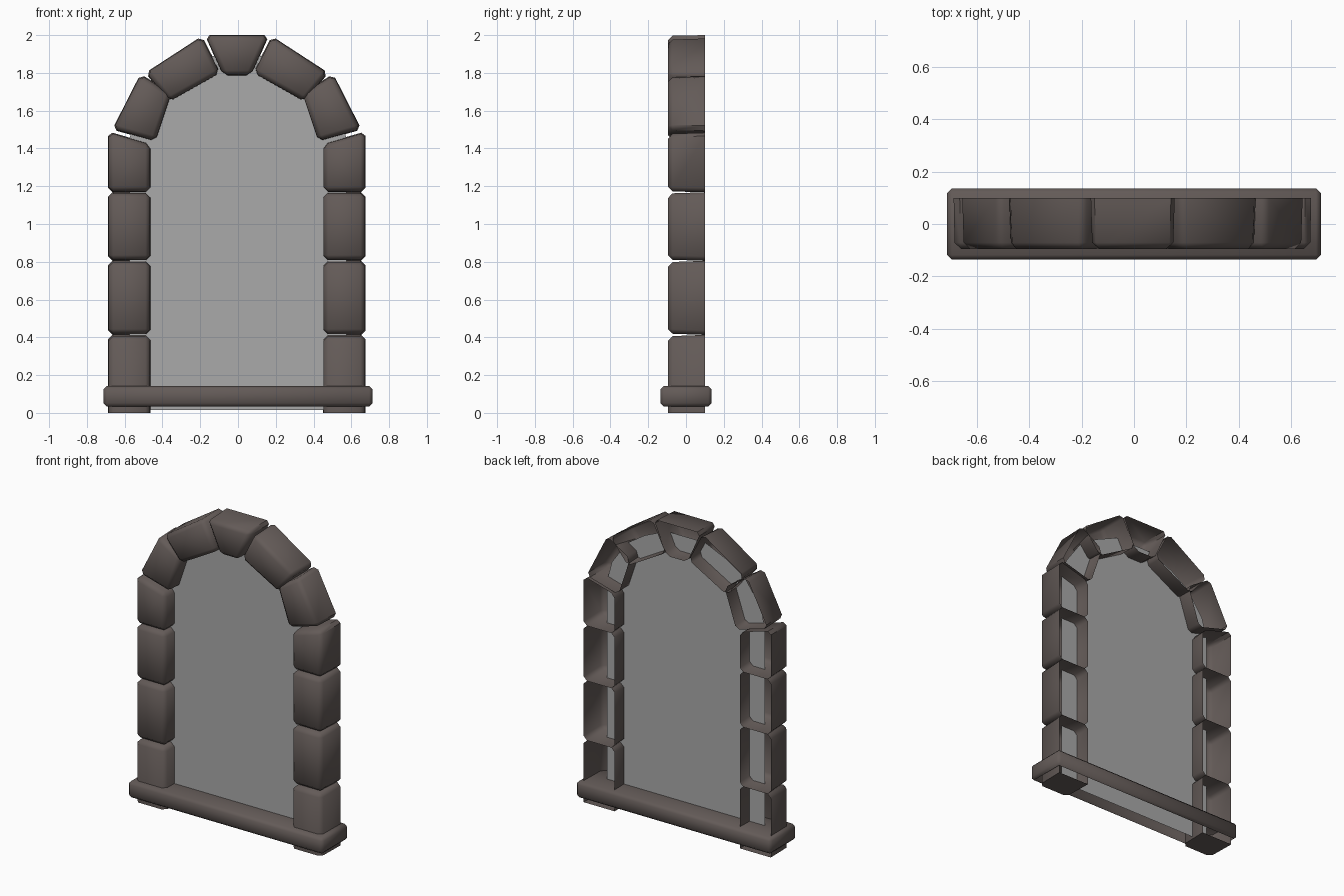
import bpy, bmesh, math
from mathutils import Vector

if "Cube" in bpy.data.objects:
    bpy.data.objects.remove(bpy.data.objects["Cube"])

def material(name, rgba):
    m = bpy.data.materials.new(name)
    m.diffuse_color = rgba
    m.use_nodes = True
    m.node_tree.nodes["Principled BSDF"].inputs["Base Color"].default_value = m.diffuse_color
    return m

STONE = material("brown_grey_stone", (0.125, 0.103, 0.096, 1))
GLASS = material("grey_glass", (0.40, 0.40, 0.40, 0.7))

def finish(bm, name, mat, smooth=50):
    me = bpy.data.meshes.new(name)
    bm.to_mesh(me)
    bm.free()
    ob = bpy.data.objects.new(name, me)
    bpy.context.collection.objects.link(ob)
    me.materials.append(mat)
    bpy.ops.object.select_all(action='DESELECT')
    ob.select_set(True)
    bpy.context.view_layer.objects.active = ob
    if smooth:
        bpy.ops.object.shade_smooth_by_angle(angle=math.radians(smooth))
    return ob

# hollow stone block: four-cornered outline, chamfered edges, open at the back
def stone(name, corners, bevel=0.024, front=-0.095, back=0.1, taper=0.965):
    bm = bmesh.new()
    mid = Vector((sum(c[0] for c in corners) / 4, sum(c[1] for c in corners) / 4))
    b = [bm.verts.new((x, back, z)) for x, z in corners]
    f = []
    for x, z in corners:
        p = mid + (Vector((x, z)) - mid) * taper
        if z == 0:
            p.y = 0
        f.append(bm.verts.new((p.x, front, p.y)))
    bm.faces.new(f)
    for i in range(4):
        j = (i + 1) % 4
        bm.faces.new((b[i], b[j], f[j], f[i]))
    bmesh.ops.recalc_face_normals(bm, faces=bm.faces)
    # make sure the front faces -y
    bm.normal_update()
    front_face = min(bm.faces, key=lambda q: q.calc_center_median().y)
    if front_face.normal.y > 0:
        bmesh.ops.reverse_faces(bm, faces=bm.faces)
    edges = [e for e in bm.edges if not e.is_boundary
             and max(v.co.z for v in e.verts) > 0.001]
    bmesh.ops.bevel(bm, geom=edges, offset=bevel, segments=1, profile=0.5,
                    affect='EDGES', clamp_overlap=True)
    return finish(bm, name, STONE)

# left half outlines, from the base to beside the keystone
OUT, INN = -0.682, -0.456
half = [
    ("base_stone", [(OUT, 0), (INN, 0), (INN, 0.413), (OUT, 0.413)]),
    ("lower_jamb_stone", [(OUT, 0.413), (INN, 0.413), (INN, 0.805), (OUT, 0.805)]),
    ("middle_jamb_stone", [(OUT, 0.805), (INN, 0.805), (INN, 1.168), (OUT, 1.168)]),
    ("upper_jamb_stone", [(OUT, 1.168), (INN, 1.168), (INN, 1.425), (OUT, 1.49)]),
    ("lower_arch_stone", [(-0.66, 1.50), (-0.43, 1.435), (-0.345, 1.69), (-0.51, 1.795)]),
    ("upper_arch_stone", [(-0.485, 1.80), (-0.36, 1.645), (-0.085, 1.80), (-0.185, 1.995)]),
]
for side, s in (("left", 1), ("right", -1)):
    for name, pts in half:
        stone(f"{side}_{name}", [(x * s - 0.006, z) for x, z in pts])

# keystone
stone("keystone", [(-0.175, 2.0), (-0.08, 1.785), (0.07, 1.785), (0.165, 2.0)])

# sill: chamfered bar, open underneath
bm = bmesh.new()
bmesh.ops.create_cube(bm, size=1)
for v in bm.verts:
    v.co = (v.co.x * 1.425, v.co.y * 0.272, 0.088 + v.co.z * 0.107)
bmesh.ops.bevel(bm, geom=list(bm.edges), offset=0.018, segments=1, profile=0.5,
                affect='EDGES')
bm.normal_update()
bmesh.ops.delete(bm, geom=[f for f in bm.faces if f.normal.z < -0.95], context='FACES')
finish(bm, "sill", STONE)

# arched pane, its edge hidden inside the stones
arch = [(0.575, 0.015), (0.575, 1.45), (0.54, 1.58), (0.43, 1.735),
        (0.30, 1.82), (0.14, 1.89)]
outline = arch + [(-x, z) for x, z in reversed(arch)]
bm = bmesh.new()
face = bm.faces.new([bm.verts.new((x, 0, z)) for x, z in outline])
bm.normal_update()
if face.normal.y > 0:
    face.normal_flip()
finish(bm, "window_pane", GLASS, smooth=0)
